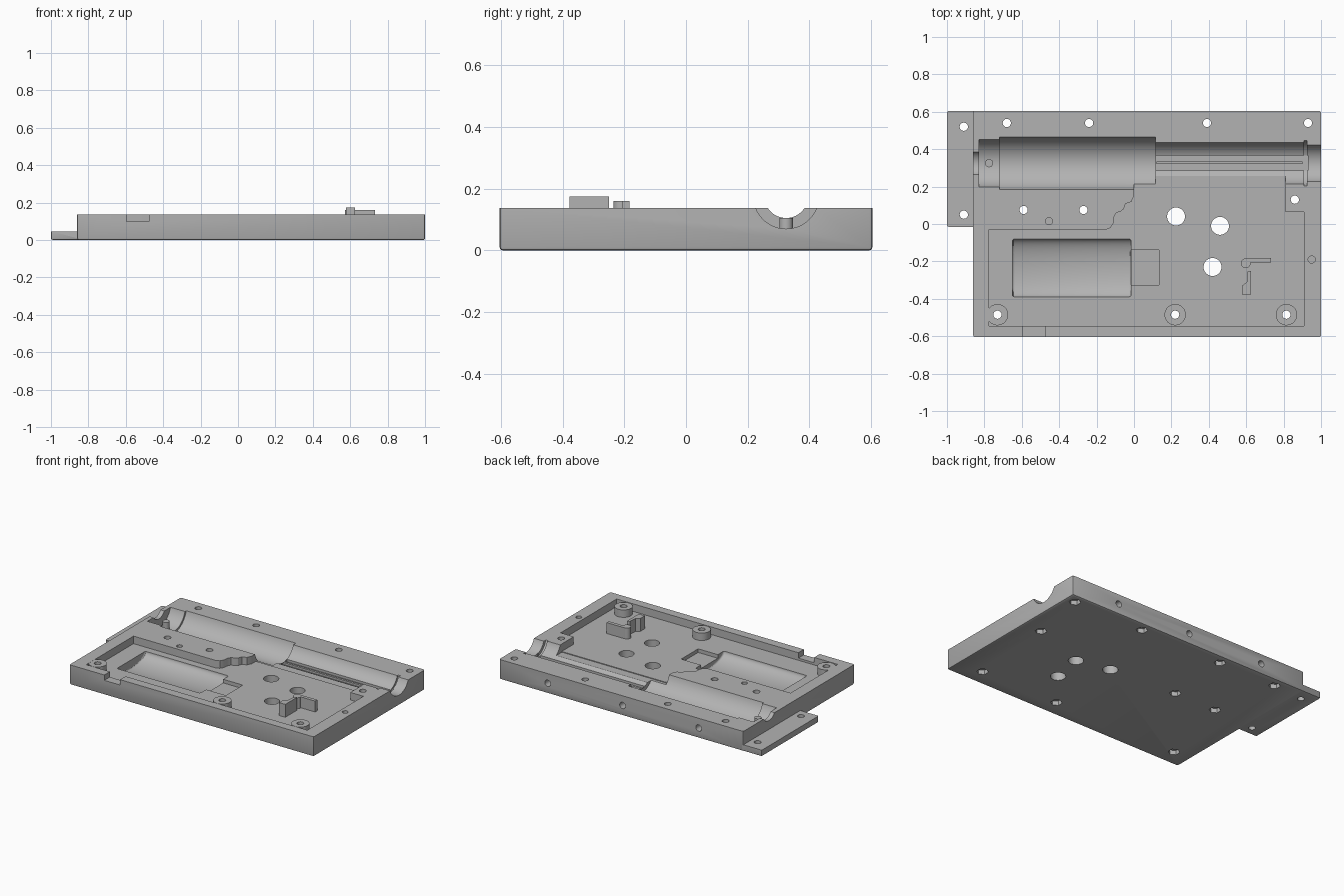
import bpy, bmesh, math
from mathutils import Matrix

cube = bpy.data.objects.get("Cube")
if cube:
    bpy.data.objects.remove(cube, do_unlink=True)

grey = bpy.data.materials.new("Plain grey")
grey.use_nodes = True
COLOR = (0.45, 0.45, 0.45, 1)
grey.diffuse_color = COLOR
grey.node_tree.nodes["Principled BSDF"].inputs["Base Color"].default_value = COLOR

TOP, FLOOR, HIGH = 0.137, 0.085, 0.3
AXIS_Y, AXIS_Z = 0.325, 0.176


def finish(name, bm):
    bmesh.ops.recalc_face_normals(bm, faces=bm.faces)
    mesh = bpy.data.meshes.new(name)
    bm.to_mesh(mesh)
    bm.free()
    obj = bpy.data.objects.new(name, mesh)
    bpy.context.collection.objects.link(obj)
    mesh.materials.append(grey)
    return obj


def prism(name, outline, z0, z1, bevel=0):
    bm = bmesh.new()
    face = bm.faces.new([bm.verts.new((x, y, z0)) for x, y in outline])
    new = bmesh.ops.extrude_face_region(bm, geom=[face])["geom"]
    for v in new:
        if isinstance(v, bmesh.types.BMVert):
            v.co.z = z1
    bmesh.ops.recalc_face_normals(bm, faces=bm.faces)
    if bevel:
        # soften everything except the rim of the open face
        edges = [e for e in bm.edges if min(v.co.z for v in e.verts) < z1 - 0.001]
        bmesh.ops.bevel(bm, geom=edges, offset=bevel, segments=2,
                        profile=0.5, affect='EDGES')
    return finish(name, bm)


def box(name, x0, x1, y0, y1, z0, z1, bevel=0):
    return prism(name, [(x0, y0), (x1, y0), (x1, y1), (x0, y1)], z0, z1, bevel)


def pegs(name, points, radius, z0, z1, sides=32):
    bm = bmesh.new()
    for x, y in points:
        bmesh.ops.create_cone(bm, cap_ends=True, segments=sides, radius1=radius,
                              radius2=radius, depth=z1 - z0,
                              matrix=Matrix.Translation((x, y, (z0 + z1) / 2)))
    return finish(name, bm)


def bar(name, x0, x1, y, z, ry, rz, bevel=0):
    # round or oval bar lying along x
    bm = bmesh.new()
    bmesh.ops.create_cone(bm, cap_ends=True, segments=72, radius1=1, radius2=1,
                          depth=x1 - x0, matrix=Matrix.Rotation(math.pi / 2, 4, 'Y'))
    for v in bm.verts:
        v.co = (v.co.x + (x0 + x1) / 2, v.co.y * ry + y, v.co.z * rz + z)
    if bevel:
        rims = [e for e in bm.edges if abs(e.verts[0].co.x - e.verts[1].co.x) < 1e-4]
        bmesh.ops.bevel(bm, geom=rims, offset=bevel, segments=3,
                        profile=0.5, affect='EDGES')
    return finish(name, bm)


def combine(target, other, operation='DIFFERENCE'):
    mod = target.modifiers.new("cut", 'BOOLEAN')
    mod.operation, mod.solver, mod.object = operation, 'EXACT', other
    bpy.context.view_layer.update()
    graph = bpy.context.evaluated_depsgraph_get()
    mesh = bpy.data.meshes.new_from_object(target.evaluated_get(graph))
    target.modifiers.clear()
    target.data = mesh
    bpy.data.objects.remove(other, do_unlink=True)


# Main plate with side flange
shell = box("shell_plate", -0.86, 1.0, -0.605, 0.605, 0, TOP, 0.01)
combine(shell, box("flange", -1.0, -0.84, -0.015, 0.604, 0.001, 0.045, 0.008), 'UNION')

# Stepped gear pocket
pocket = [(-0.775, -0.545), (0.91, -0.545), (0.91, 0.065), (0.81, 0.065), (0.81, 0.2),
          (0, 0.2), (0, 0.15), (-0.015, 0.118), (-0.045, 0.108), (-0.055, 0.08),
          (-0.07, 0.068), (-0.095, 0.06), (-0.108, 0.035), (-0.11, 0.005),
          (-0.125, -0.02), (-0.15, -0.03), (-0.775, -0.03)]
combine(shell, prism("pocket_cut", pocket, FLOOR, HIGH))
combine(shell, box("ledge_cut", 0.001, 0.809, 0.195, 0.3, 0.08, HIGH))

# Cylinder channel: x range and radius of each section
for x0, x1, r in [(-0.9, -0.82, 0.071), (-0.83, -0.71, 0.132), (-0.72, 0.115, 0.146),
                  (0.1, 0.912, 0.118), (0.908, 0.925, 0.127), (0.92, 1.1, 0.106)]:
    combine(shell, bar("channel_cut", x0, x1, AXIS_Y, AXIS_Z, r, r))
combine(shell, box("rail_groove_cut", 0.118, 0.93, 0.285, 0.365, 0.048, HIGH))

# Motor recess, its shaft recess and the wire notch
combine(shell, bar("motor_cut", -0.65, -0.015, -0.235, FLOOR, 0.155, 0.06, 0.012))
combine(shell, box("shaft_cut", -0.03, 0.135, -0.325, -0.14, 0.06, HIGH))
combine(shell, box("wire_notch_cut", -0.595, -0.475, -0.7, -0.54, 0.1, HIGH))

# Screw bosses, then the holes with nut recesses underneath
bosses = [(-0.73, -0.485), (0.22, -0.485), (0.815, -0.485)]
combine(shell, pegs("bosses", bosses, 0.057, 0.06, TOP - 0.001), 'UNION')
screws = bosses + [(-0.68, 0.54), (-0.24, 0.54), (0.39, 0.54), (0.93, 0.54),
                   (-0.59, 0.075), (-0.27, 0.075), (0.86, 0.13)]
flange_holes = [(-0.91, 0.52), (-0.91, 0.05)]
combine(shell, pegs("screw_cut", screws + flange_holes, 0.022, -0.1, HIGH, 24))
combine(shell, pegs("nut_cut", screws, 0.037, -0.1, 0.03, 6))
combine(shell, pegs("axle_cut", [(0.225, 0.04), (0.46, -0.01), (0.42, -0.23)],
                    0.048, -0.1, HIGH))
combine(shell, pegs("blind_cut", [(-0.455, 0.015), (0.95, -0.19)], 0.019, 0.09, HIGH, 24))

# Cross holes in the rear face
holes = pegs("rear_hole_cut", [(x, -0.07) for x in (0.63, 0.06, -0.52)],
             0.022, 0.52, 0.7, 24)
holes.data.transform(Matrix.Rotation(-math.pi / 2, 4, 'X'))
for v in holes.data.vertices:
    v.co.z = 0.14 - v.co.z if v.co.z < 0 else v.co.z
combine(shell, holes)

# Small raised parts
guide_rail = box("guide_rail", 0.12, 0.9, 0.32, 0.335, 0.04, 0.062)
stop_pin = pegs("stop_pin", [(-0.775, AXIS_Y)], 0.022, 0.03, 0.105, 24)
lever_pivot = pegs("lever_pivot", [(0.597, -0.21)], 0.026, 0.08, 0.16, 24)
lever_arm = box("lever_arm", 0.6, 0.732, -0.207, -0.183, 0.08, 0.16)
spring_stop = prism("spring_stop", [(0.578, -0.378), (0.625, -0.378), (0.625, -0.25),
                                    (0.607, -0.255), (0.603, -0.31), (0.578, -0.33)],
                    0.08, 0.174)

# One colour and crisp smooth shading throughout
for obj in (shell, guide_rail, stop_pin, lever_pivot, lever_arm, spring_stop):
    obj.data.materials.clear()
    obj.data.materials.append(grey)
    for p in obj.data.polygons:
        p.material_index = 0
    bpy.ops.object.select_all(action='DESELECT')
    obj.select_set(True)
    bpy.context.view_layer.objects.active = obj
    bpy.ops.object.shade_smooth_by_angle(angle=math.radians(30))
